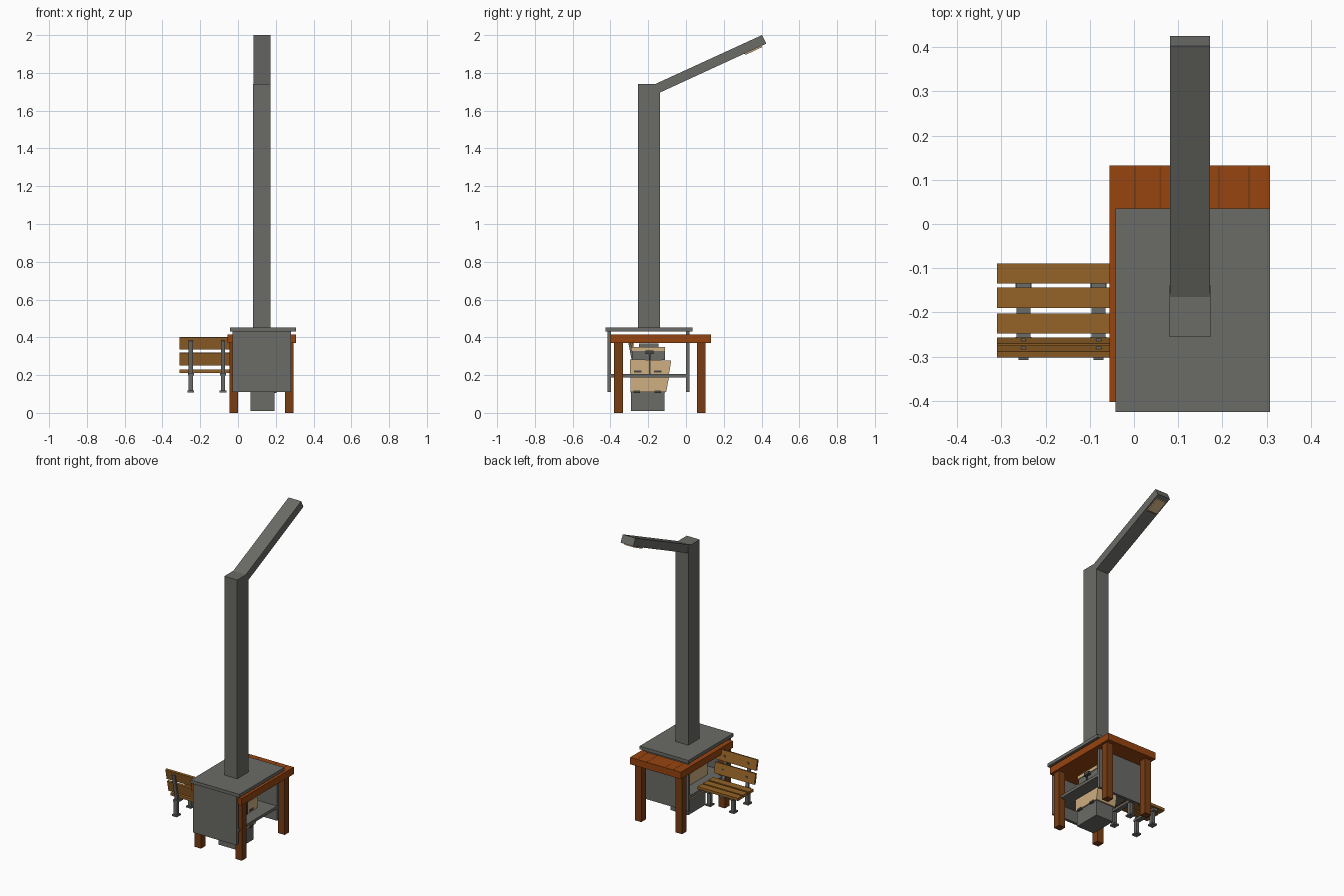
import bpy, bmesh, math
from mathutils import Matrix

if "Cube" in bpy.data.objects:
    bpy.data.objects.remove(bpy.data.objects["Cube"])


def material(name, rgb):
    m = bpy.data.materials.new(name)
    m.diffuse_color = (*rgb, 1)
    m.use_nodes = True
    m.node_tree.nodes["Principled BSDF"].inputs["Base Color"].default_value = m.diffuse_color
    return m


GREY = material("grey metal", (0.145, 0.148, 0.135))
ORANGE = material("orange wood", (0.31, 0.058, 0.005))
BROWN = material("brown wood", (0.19, 0.047, 0.007))
TAN = material("bench wood", (0.30, 0.125, 0.02))
CREAM = material("cream", (0.62, 0.43, 0.22))
DARK = material("dark metal", (0.06, 0.06, 0.055))


def finish(name, bm, mat):
    bmesh.ops.recalc_face_normals(bm, faces=bm.faces)
    me = bpy.data.meshes.new(name)
    bm.to_mesh(me)
    bm.free()
    me.materials.append(mat)
    ob = bpy.data.objects.new(name, me)
    bpy.context.collection.objects.link(ob)
    return ob


def box(name, x, y, z, mat):
    """Box from (min, max) ranges."""
    bm = bmesh.new()
    bmesh.ops.create_cube(bm, size=1)
    for v in bm.verts:
        v.co = [r[0] + (c + 0.5) * (r[1] - r[0]) for c, r in zip(v.co, (x, y, z))]
    return finish(name, bm, mat)


def side_profile(name, pts, x, mat):
    """Outline in the y-z plane, extruded across x."""
    bm = bmesh.new()
    a = [bm.verts.new((x[0], p[0], p[1])) for p in pts]
    b = [bm.verts.new((x[1], p[0], p[1])) for p in pts]
    bm.faces.new(a)
    bm.faces.new(b[::-1])
    for i in range(len(pts)):
        j = (i + 1) % len(pts)
        bm.faces.new((a[i], a[j], b[j], b[i]))
    return finish(name, bm, mat)


def strip(p, q, t):
    """Four corners of a bar from p to q, t thick."""
    dy, dz = q[0] - p[0], q[1] - p[1]
    n = math.hypot(dy, dz)
    oy, oz = -dz / n * t / 2, dy / n * t / 2
    return [(p[0] + oy, p[1] + oz), (q[0] + oy, q[1] + oz),
            (q[0] - oy, q[1] - oz), (p[0] - oy, p[1] - oz)]


# Street lamp
box("lamp_post", (0.08, 0.173), (-0.255, -0.138), (0.44, 1.74), GREY)
side_profile("lamp_arm", [(-0.165, 1.74), (0.402, 2.0), (0.425, 1.955), (-0.14, 1.695)],
             (0.081, 0.172), GREY)
side_profile("lamp_light", [(0.30, 1.902), (0.40, 1.947), (0.402, 1.936), (0.32, 1.897)],
             (0.092, 0.161), CREAM)

# Wooden table
box("table_top", (-0.055, 0.308), (-0.402, 0.132), (0.37, 0.415), ORANGE)
for x in (-0.045, 0.248):
    for y in (-0.38, 0.058):
        box("table_leg", (x, x + 0.046), (y, y + 0.046), (0.0, 0.37), BROWN)
for x in (0.0, 0.058, 0.19, 0.258):
    box("table_grain", (x, x + 0.004), (-0.40, 0.13), (0.41, 0.4155), BROWN)

# Metal bench with end panels and a shelf
box("metal_top", (-0.042, 0.308), (-0.425, 0.035), (0.43, 0.451), GREY)
box("front_panel", (-0.03, 0.28), (-0.416, -0.397), (0.11, 0.43), GREY)
box("back_panel", (-0.03, 0.28), (0.0, 0.018), (0.11, 0.43), GREY)
box("shelf", (-0.03, 0.28), (-0.397, 0.0), (0.188, 0.206), GREY)

# Cream unit on a grey pedestal
box("pedestal", (0.065, 0.192), (-0.292, -0.115), (0.01, 0.11), GREY)
side_profile("lower_casing", [(-0.295, 0.11), (-0.105, 0.11), (-0.09, 0.19), (-0.295, 0.19)],
             (0.055, 0.20), CREAM)
side_profile("upper_casing", [(-0.297, 0.206), (-0.09, 0.206), (-0.078, 0.277), (-0.297, 0.284)],
             (0.055, 0.20), CREAM)
box("casing_neck", (0.07, 0.185), (-0.285, -0.11), (0.28, 0.33), GREY)
box("casing_cap", (0.065, 0.19), (-0.29, -0.11), (0.328, 0.35), CREAM)
box("cap_vent", (0.09, 0.165), (-0.25, -0.145), (0.35, 0.368), GREY)
for y in (-0.255, -0.15):
    box("side_slot", (0.198, 0.204), (y - 0.02, y + 0.02), (0.214, 0.224), DARK)
box("side_post", (0.198, 0.204), (-0.197, -0.189), (0.206, 0.325), DARK)
box("side_knob", (0.186, 0.205), (-0.215, -0.172), (0.312, 0.33), DARK)
for y in (-0.26, -0.15):
    box("base_clip", (0.19, 0.204), (y - 0.017, y + 0.017), (0.105, 0.118), DARK)

# Park bench: slatted seat, leaning back, metal frames
BX = (-0.31, -0.02)
for y in (-0.135, -0.19, -0.248):
    box("seat_slat", BX, (y, y + 0.046), (0.212, 0.229), TAN)
side_profile("back_slat_low", strip((-0.263, 0.252), (-0.277, 0.319), 0.014), BX, TAN)
side_profile("back_slat_high", strip((-0.281, 0.336), (-0.295, 0.401), 0.014), BX, TAN)
for x in (-0.25, -0.08):
    w = (x - 0.011, x + 0.011)
    box("seat_support", (x - 0.016, x + 0.016), (-0.285, -0.10), (0.197, 0.212), GREY)
    side_profile("back_support", strip((-0.267, 0.20), (-0.301, 0.382), 0.012), w, GREY)
    for y in (-0.275, -0.13):
        box("bench_leg", w, (y - 0.011, y + 0.011), (0.11, 0.20), GREY)
        box("bench_foot", (x - 0.018, x + 0.018), (y - 0.02, y + 0.02), (0.108, 0.118), GREY)
    for y, z in ((-0.262, 0.285), (-0.280, 0.368)):
        box("back_bolt", (x - 0.006, x + 0.006), (y - 0.006, y + 0.003), (z - 0.006, z + 0.006), GREY)
